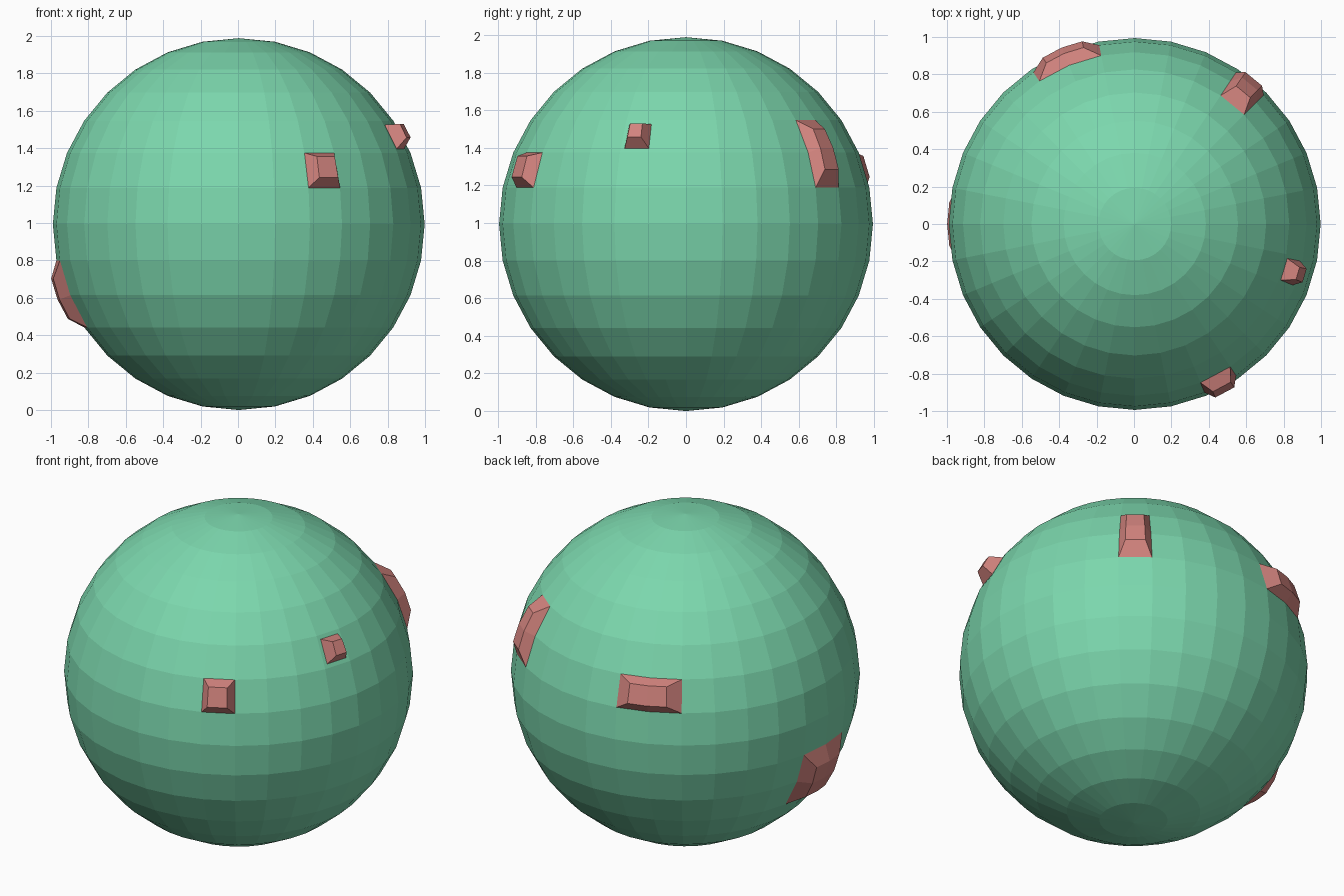
import bpy
import bmesh
from math import sin, cos, radians
from mathutils import Vector

if "Cube" in bpy.data.objects:
    bpy.data.objects.remove(bpy.data.objects["Cube"])

R = 0.994                      # sphere radius
STEP = radians(11.25)          # 32 segments, 16 rings
CENTRE = Vector((0.004, 0, R))


def material(name, colour):
    mat = bpy.data.materials.new(name)
    mat.diffuse_color = (*colour, 1)
    mat.use_nodes = True
    mat.node_tree.nodes["Principled BSDF"].inputs["Base Color"].default_value = mat.diffuse_color
    return mat


green = material("green", (0.20, 0.68, 0.42))
red = material("red", (0.65, 0.23, 0.21))


def direction(az, lat):
    # unit vector for azimuth / latitude given in sphere steps
    a, b = az * STEP, lat * STEP
    return Vector((cos(a) * cos(b), sin(a) * cos(b), sin(b)))


def bump(name, az, lat, nu, nv, base=1.0, top=0.6, height=0.065):
    # sphere patch of nu x nv faces, extruded outward and tapered
    pts = [[R * direction(az + i, lat + j) for i in range(nu + 1)] for j in range(nv + 1)]
    flat = [p for row in pts for p in row]
    mid = sum(flat, Vector()) / len(flat)
    normal = direction(az + nu / 2, lat + nv / 2)

    bm = bmesh.new()
    grid = [[bm.verts.new(mid + (p - mid) * top + normal * height) for p in row] for row in pts]
    for j in range(nv):
        for i in range(nu):
            bm.faces.new((grid[j][i], grid[j][i + 1], grid[j + 1][i + 1], grid[j + 1][i]))

    # side walls around the patch outline
    loop = ([(0, i) for i in range(nu)] + [(j, nu) for j in range(nv)]
            + [(nv, i) for i in range(nu, 0, -1)] + [(j, 0) for j in range(nv, 0, -1)])
    foot = [bm.verts.new(mid + (pts[j][i] - mid) * base) for j, i in loop]
    rim = [grid[j][i] for j, i in loop]
    n = len(loop)
    for k in range(n):
        m = (k + 1) % n
        bm.faces.new((foot[k], foot[m], rim[m], rim[k]))

    mesh = bpy.data.meshes.new(name)
    bm.to_mesh(mesh)
    bm.free()
    mesh.materials.append(red)
    ob = bpy.data.objects.new(name, mesh)
    ob.location = CENTRE
    bpy.context.collection.objects.link(ob)


# faceted ball
bpy.ops.mesh.primitive_uv_sphere_add(segments=32, ring_count=16, radius=R, location=CENTRE)
ball = bpy.context.object
ball.name = "ball"
ball.data.materials.append(green)

# raised patches
bump("front_bump", -6, 1, 1, 1)
bump("small_right_bump", -2, 2, 1, 1, base=0.75, top=0.42, height=0.07)
bump("back_right_bump", 4, 1, 1, 2)
bump("back_bump", 9, 1, 2, 1)
bump("left_bump", 15, -3, 2, 2)
